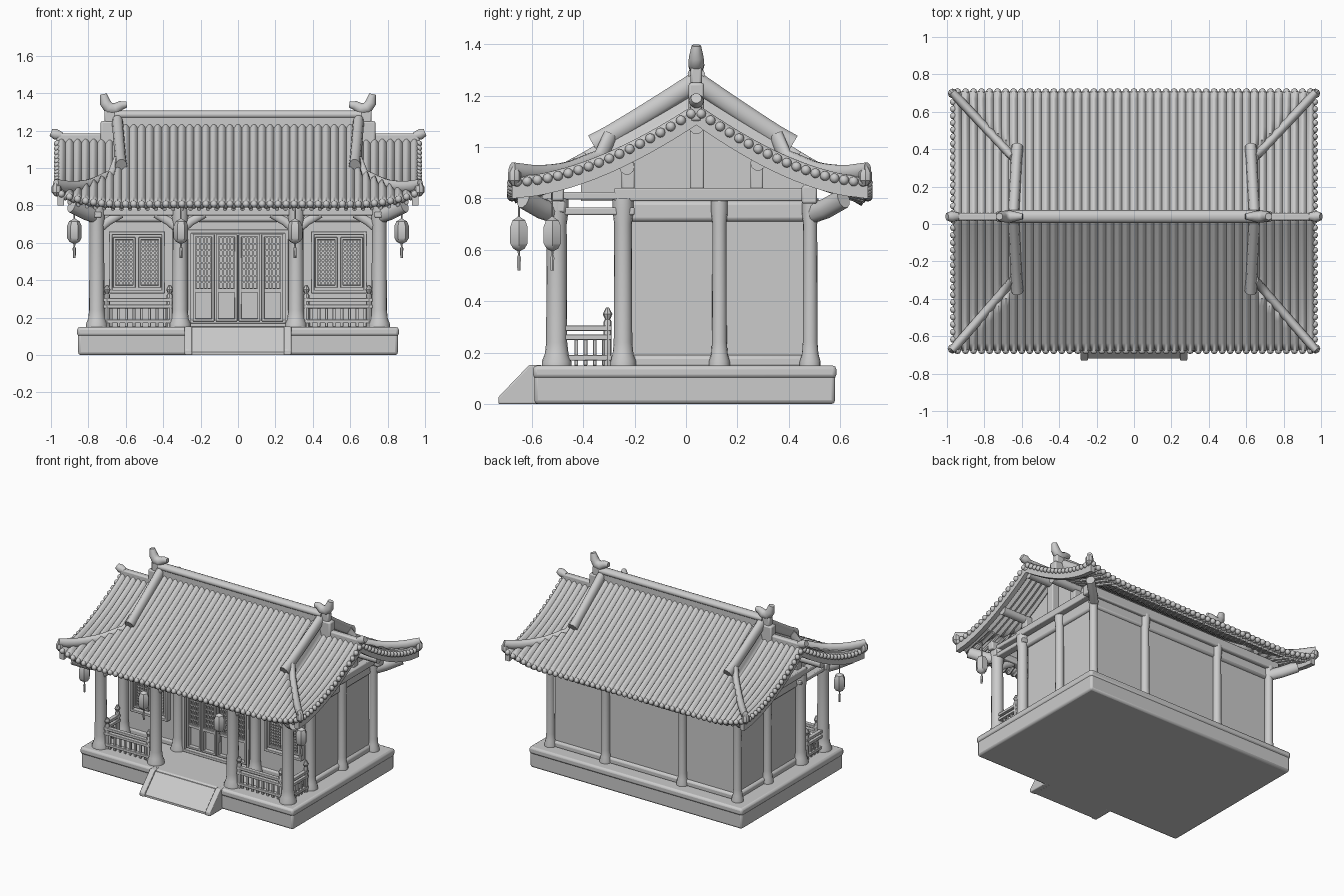
import bpy, bmesh, math
from mathutils import Vector, Matrix

if "Cube" in bpy.data.objects:
    bpy.data.objects.remove(bpy.data.objects["Cube"])

grey = bpy.data.materials.new("plain_grey")
grey.use_nodes = True
grey.diffuse_color = (0.6, 0.6, 0.6, 1)
grey.node_tree.nodes["Principled BSDF"].inputs["Base Color"].default_value = (0.6, 0.6, 0.6, 1)

MID, HALF, EDGE, PITCH = 0.04, 0.71, 0.965, 1.93 / 45
SIDES = (-1, 1)

def finish(name, bm, bevel=0.0, smooth=35):
    bmesh.ops.recalc_face_normals(bm, faces=bm.faces)
    mesh = bpy.data.meshes.new(name)
    bm.to_mesh(mesh)
    bm.free()
    mesh.materials.append(grey)
    ob = bpy.data.objects.new(name, mesh)
    bpy.context.collection.objects.link(ob)
    bpy.ops.object.select_all(action='DESELECT')
    ob.select_set(True)
    bpy.context.view_layer.objects.active = ob
    bpy.ops.object.shade_smooth_by_angle(angle=math.radians(smooth))
    if bevel:
        mod = ob.modifiers.new("soft_edges", 'BEVEL')
        mod.width, mod.segments = bevel, 2
    return ob

def boxes(name, items, bevel=0.0):
    """Each item is (x0, x1, y0, y1, z0, z1)."""
    bm = bmesh.new()
    for x0, x1, y0, y1, z0, z1 in items:
        m = Matrix.Translation(((x0 + x1) / 2, (y0 + y1) / 2, (z0 + z1) / 2))
        bmesh.ops.create_cube(bm, size=1, matrix=m @ Matrix.Diagonal((x1 - x0, y1 - y0, z1 - z0, 1)))
    return finish(name, bm, bevel)

def prism(name, pts, x0, x1, bevel=0.0):
    """Extrude a (y, z) outline along x."""
    bm = bmesh.new()
    f = bm.faces.new([bm.verts.new((x0, y, z)) for y, z in pts])
    out = bmesh.ops.extrude_face_region(bm, geom=[f])
    bmesh.ops.translate(bm, vec=(x1 - x0, 0, 0), verts=[v for v in out["geom"] if isinstance(v, bmesh.types.BMVert)])
    return finish(name, bm, bevel)

def skin(name, loops, smooth):
    """Join rings of points into a closed surface."""
    bm = bmesh.new()
    rings = [[bm.verts.new(p) for p in loop] for loop in loops]
    for lo, hi in zip(rings, rings[1:]):
        for i in range(len(lo)):
            bm.faces.new((lo[i], lo[i - 1], hi[i - 1], hi[i]))
    bm.faces.new(rings[0])
    bm.faces.new(rings[-1])
    return finish(name, bm, 0, smooth)

def lathe(name, profile, x, y, sides=16):
    """Turn a (radius, z) profile about a vertical axis."""
    turn = [a * math.tau / sides for a in range(sides)]
    return skin(name, [[(x + r * math.cos(a), y + r * math.sin(a), z) for a in turn] for r, z in profile], 35)

def tube(name, path, width, height, radii=None):
    """Sweep an oval section along a path."""
    loops, turn = [], [a * math.tau / 10 for a in range(10)]
    path = [Vector(p) for p in path]
    for i, p in enumerate(path):
        t = (path[min(i + 1, len(path) - 1)] - path[max(i - 1, 0)]).normalized()
        side = t.cross(Vector((0, 0, 1))).normalized()
        up, k = side.cross(t), radii[i] if radii else 1
        loops.append([p + k * (side * math.cos(a) * width + up * math.sin(a) * height) for a in turn])
    return skin(name, loops, 50)

# Roof surface height, with lower side wings and lifted corners
def roof_z(x, d):
    x = abs(x)
    main = 1.23 - 0.66 * d + 0.09 * d * d
    hip = 0.64 + max(0, d - 0.38)
    s = min(1, max(0, (x - hip) / 0.03))
    drop = 0.08 * s * (1 - (d / HALF) ** 2)
    lift = 0.065 * max(0, (x - 0.61) / 0.36) ** 2.4 * (d / HALF) ** 3
    return main - drop + lift

# Depth position on the roof; the front slope runs slightly longer
def roof_y(s, d):
    return MID + s * d * (1.01 if s < 0 else 0.94)

# Stone platform and front ramp
boxes("platform_body", [(-0.855, 0.855, -0.59, 0.58, 0, 0.13)], 0.015)
boxes("platform_cap", [(-0.86, 0.86, -0.595, 0.585, 0.1, 0.15)], 0.015)
ramp = [(-0.72, 0), (-0.72, 0.015), (-0.6, 0.14), (-0.55, 0.14), (-0.55, 0)]
prism("front_ramp", ramp, -0.25, 0.25)
for sx in SIDES:
    prism("ramp_cheek", [(y - 0.01, z + (0.012 if z else 0)) for y, z in ramp], sx * 0.245, sx * 0.285, 0.006)

# Hall walls with skirting and upper band
boxes("hall_walls", [(-0.73, 0.73, -0.22, 0.47, 0.14, 0.82)])
boxes("wall_skirting", [(-0.75, 0.75, -0.23, 0.488, 0.14, 0.19)], 0.015)
boxes("wall_upper_band", [(-0.75, 0.75, -0.235, 0.488, 0.71, 0.79)], 0.015)
boxes("eave_beams", [(-0.8, 0.8, -0.53, -0.47, 0.745, 0.79), (-0.82, 0.82, -0.525, -0.475, 0.79, 0.85),
                     (-0.82, 0.82, 0.45, 0.51, 0.78, 0.85)], 0.008)
for sx in SIDES:
    x0, x1 = sorted((sx * 0.73, sx * 0.785))
    boxes("side_beams", [(x0, x1, -0.28, 0.5, 0.79, 0.84), (x0, x1, -0.56, -0.2, 0.735, 0.765),
                         (x0, x1, -0.56, -0.2, 0.795, 0.825)], 0.006)

# Columns with flared feet
column = [(0.058, 0.14), (0.058, 0.165), (0.046, 0.195), (0.041, 0.24), (0.039, 0.7), (0.046, 0.75), (0.046, 0.8)]
slim = [(r * 0.7, z) for r, z in column]
for sx in SIDES:
    for x in (0.755, 0.31):
        lathe("porch_column", column, sx * x, -0.503)
        lathe("hall_front_column", [(r * 0.88, z) for r, z in column], sx * x, -0.245)
        lathe("hall_back_column", slim, sx * x, 0.483)
        # Sloping brackets beside the porch column heads
        for s in SIDES:
            if x < 0.5 or s < 0:
                tube("column_bracket", [(sx * (x + s * o), -0.503, z) for o, z in ((0.02, 0.68), (0.06, 0.715), (0.13, 0.755))], 0.018, 0.024)
    lathe("side_wall_column", slim, sx * 0.75, 0.13)
    # Corner brackets carrying the eaves
    for y, sy in ((-0.503, -1), (0.483, 1)):
        tube("corner_bracket", [(sx * 0.75, y, 0.74), (sx * 0.81, y + sy * 0.06, 0.76), (sx * 0.89, y + sy * 0.13, 0.8)], 0.03, 0.04)

# Gable wall and its posts
ds = [HALF * i / 16 for i in range(17)]
gable = [(roof_y(s, d), roof_z(0.9, d) - 0.045) for s in SIDES for d in (ds[:11] if s > 0 else ds[10:0:-1])]
prism("gable_wall", gable + [(roof_y(1, ds[10]), 0.79), (roof_y(-1, ds[10]), 0.79)], -0.71, 0.71)
for sx in SIDES:
    x0, x1 = sorted((sx * 0.7, sx * 0.76))
    boxes("gable_posts", [(x0, x1, 0.015, 0.07, 0.83, 1.09), (x0, x1, -0.25, -0.2, 0.83, 0.94),
                          (x0, x1, 0.25, 0.3, 0.83, 0.94)], 0.006)
    for y in (MID, -0.23, 0.28):
        z = roof_z(0.9, abs(y - MID)) - 0.07
        tube("gable_purlin", [(sx * 0.68, y, z), (sx * 0.94, y, z)], 0.03, 0.03)
    # Barge board under the gable edge
    top = [(roof_y(s, d), roof_z(0.95, d) - 0.005) for s in SIDES for d in (ds if s > 0 else ds[:0:-1])]
    prism("barge_board", top + [(y, z - 0.06) for y, z in reversed(top)], sx * 0.93, sx * 0.965)

# Corrugated tile roof
bm = bmesh.new()
cols, rows = 45 * 8, 18
grid = []
for j in range(-rows, rows + 1):
    line, d = [], HALF * abs(j) / rows
    for i in range(cols + 1):
        x = -EDGE + i * 2 * EDGE / cols
        wave = 0.02 * abs(math.sin(math.pi * i / 8))
        line.append(bm.verts.new((x, roof_y(-1 if j < 0 else 1, d), roof_z(x, d) + wave)))
    grid.append(line)
for a, b in zip(grid, grid[1:]):
    for i in range(cols):
        bm.faces.new((a[i], a[i + 1], b[i + 1], b[i]))
roof = finish("tile_roof", bm, smooth=60)
if roof.data.polygons[0].normal.z < 0:
    roof.data.flip_normals()
slab = roof.modifiers.new("thickness", 'SOLIDIFY')
slab.thickness, slab.offset = 0.03, -1

# Round tile ends along eaves and gable edges
bm = bmesh.new()
ends = [(-EDGE + (i + 0.5) * PITCH, s, HALF, 0) for i in range(45) for s in SIDES]
ends += [(sx * 0.965, s, HALF * (i + 0.5) / 18, 0.008) for sx in SIDES for s in SIDES for i in range(18)]
for x, s, d, low in ends:
    m = Matrix.Translation((x, roof_y(s, d), roof_z(x, d) - low))
    bmesh.ops.create_uvsphere(bm, u_segments=8, v_segments=6, radius=0.019, matrix=m)
finish("tile_ends", bm, smooth=60)

# Rafters under both long eaves
bm = bmesh.new()
for i in range(40):
    x = -0.9 + i * 1.8 / 39
    for s in SIDES:
        p, q = (Vector((x, roof_y(s, d), roof_z(x, d) - 0.037)) for d in (0.46, 0.69))
        m = Matrix.Translation((p + q) / 2) @ (q - p).to_track_quat('Z', 'Y').to_matrix().to_4x4()
        bmesh.ops.create_cone(bm, cap_ends=True, segments=6, radius1=0.012, radius2=0.012, depth=(q - p).length, matrix=m)
finish("eave_rafters", bm)

# Ridges and finials
boxes("main_ridge", [(-0.66, 0.66, 0.015, 0.065, 1.18, 1.29)], 0.008)
tube("main_ridge_cap", [(-0.66, 0.04, 1.285), (0.66, 0.04, 1.285)], 0.034, 0.024)
for sx in SIDES:
    horn = ((0.595, 1.34), (0.625, 1.335), (0.655, 1.315), (0.69, 1.32), (0.71, 1.35), (0.72, 1.395))
    tube("ridge_finial", [(sx * x, 0.04, z) for x, z in horn], 0.026, 0.028, (0.6, 0.9, 1.2, 1.2, 1.1, 0.7))
    parts = ((0.62, 0.735, 0.01, 0.07, 1.1, 1.25), (0.64, 0.715, 0.018, 0.062, 1.24, 1.31), (0.7, 0.97, 0.018, 0.06, 1.1, 1.185))
    boxes("wing_ridge", [(*sorted((sx * p[0], sx * p[1])), *p[2:]) for p in parts], 0.01)
    tube("wing_ridge_knob", [(sx * x, 0.04, z) for x, z in ((0.94, 1.17), (0.975, 1.18), (1, 1.19))], 0.03, 0.03, (0.7, 1, 0.7))
    for s in SIDES:
        # Descending ridge, then the curved hip to the corner
        ridge = [(sx * (0.645 - 0.02 * i / 6), roof_y(s, 0.395 * i / 6), roof_z(0, 0.395 * i / 6) + 0.025) for i in range(7)]
        tube("descending_ridge", ridge, 0.03, 0.04, [1] * 6 + [1.1])
        hip = []
        for i in range(11):
            d, x = 0.33 + i * (HALF - 0.33) / 10, 0.64 + 0.335 * i / 10
            hip.append((sx * x, roof_y(s, d), roof_z(x, d) + 0.022 + 0.02 * (i / 10) ** 4))
        tube("hip_ridge", hip, 0.024, 0.032, [1] * 10 + [0.8])
        lathe("hip_end_knob", [(0.01, 0.85), (0.026, 0.87), (0.026, 0.9), (0.01, 0.925)], sx * 0.97, roof_y(s, HALF - 0.01), 8)

# Lattice panels for windows and doors
def lattice(name, x0, x1, z0, z1, nx, nz, y=-0.238):
    w, dx, dz = 0.004, (x1 - x0) / nx, (z1 - z0) / nz
    bars = [(x0 + i * dx - w, x0 + i * dx + w, y, y + 0.02, z0, z1) for i in range(nx + 1)]
    bars += [(x0, x1, y, y + 0.02, z0 + i * dz - w, z0 + i * dz + w) for i in range(nz + 1)]
    boxes(name, bars)

def frame(name, x0, x1, z0, z1, t, y=-0.25):
    boxes(name, [(x0, x0 + t, y, -0.21, z0, z1), (x1 - t, x1, y, -0.21, z0, z1),
                 (x0, x1, y, -0.21, z0, z0 + t), (x0, x1, y, -0.21, z1 - t, z1)], 0.003)

for c in (-0.54, 0.54):
    frame("window_frame", c - 0.15, c + 0.15, 0.33, 0.66, 0.018, -0.26)
    for s in SIDES:
        a, b = sorted((c + s * 0.008, c + s * 0.128))
        frame("window_sash", a, b, 0.36, 0.63, 0.014)
        lattice("window_lattice", a + 0.014, b - 0.014, 0.374, 0.616, 5, 12)
frame("door_frame", -0.27, 0.27, 0.15, 0.67, 0.02, -0.26)
for i in range(4):
    a = -0.245 + i * 0.1225
    frame("door_leaf", a + 0.004, a + 0.1185, 0.18, 0.645, 0.015)
    boxes("door_rail", [(a + 0.01, a + 0.11, -0.248, -0.21, 0.335, 0.355)])
    lattice("door_lattice", a + 0.02, a + 0.1025, 0.355, 0.63, 4, 8)

# Porch railings
for sx in SIDES:
    x0, x1 = sorted((sx * 0.35, sx * 0.72))
    a, b = sorted((sx * 0.745, sx * 0.775))
    bars = [r for z in (0.17, 0.25, 0.285) for r in ((x0, x1, -0.52, -0.49, z, z + 0.02), (a, b, -0.47, -0.29, z, z + 0.02))]
    bars += [(x0 + i * 0.041 - 0.008, x0 + i * 0.041 + 0.008, -0.512, -0.498, 0.15, 0.26) for i in range(1, 9)]
    bars += [(a + 0.008, b - 0.008, -0.47 + i * 0.036, -0.456 + i * 0.036, 0.15, 0.26) for i in range(1, 5)]
    boxes("porch_railing", bars, 0.003)
    for x, y in ((0.365, -0.505), (0.7, -0.505), (0.76, -0.305)):
        lathe("railing_post", [(0.016, 0.14), (0.016, 0.32), (0.01, 0.33), (0.019, 0.35), (0.006, 0.375)], sx * x, y, 8)

# Hanging six-sided lanterns with tassels
shape = [(0.007, 0.52), (0.009, 0.57), (0.004, 0.58), (0.006, 0.595), (0.026, 0.605), (0.039, 0.625),
         (0.039, 0.69), (0.028, 0.715), (0.01, 0.725), (0.004, 0.73), (0.004, 0.83)]
for sx in SIDES:
    for x, y in ((0.875, -0.52), (0.305, -0.65)):
        lathe("lantern", shape, sx * x, y, 6)
